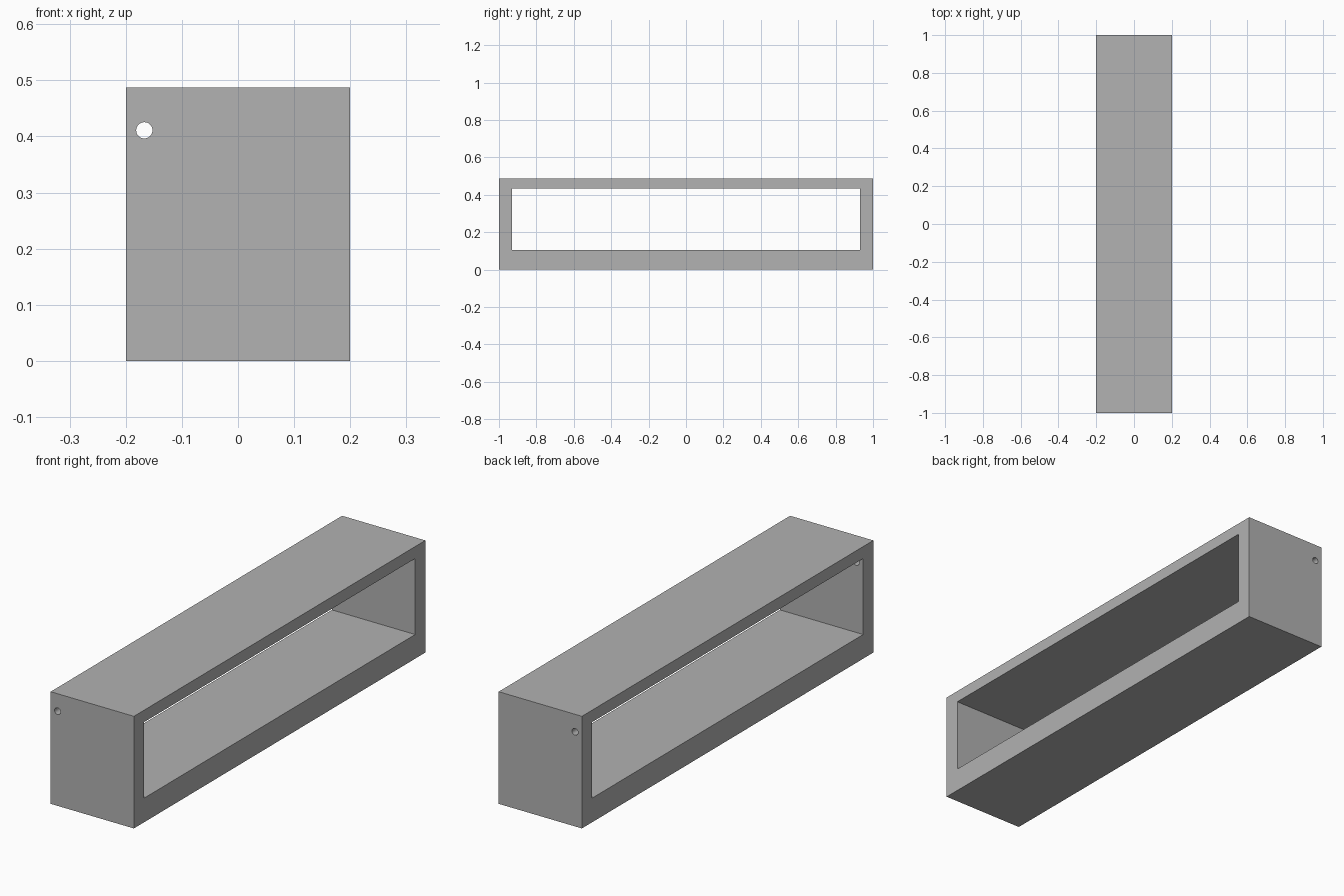
import bpy
from math import radians

default = bpy.data.objects.get("Cube")
if default:
    bpy.data.objects.remove(default, do_unlink=True)

WIDTH, LENGTH, HEIGHT = 0.4, 2.0, 0.487

grey = bpy.data.materials.new("plain_grey")
grey.use_nodes = True
colour = (0.445, 0.445, 0.445, 1)
grey.diffuse_color = colour
grey.node_tree.nodes["Principled BSDF"].inputs["Base Color"].default_value = colour


def box(name, size, centre):
    bpy.ops.mesh.primitive_cube_add(size=1, location=centre)
    obj = bpy.context.object
    obj.name = name
    obj.scale = size
    bpy.ops.object.transform_apply(location=True, rotation=True, scale=True)
    obj.data.materials.append(grey)
    return obj


def cut(target, cutter):
    cutter.hide_render = True
    mod = target.modifiers.new("cut", 'BOOLEAN')
    mod.operation = 'DIFFERENCE'
    mod.solver = 'EXACT'
    mod.object = cutter
    bpy.ops.object.select_all(action='DESELECT')
    target.select_set(True)
    bpy.context.view_layer.objects.active = target
    bpy.ops.object.modifier_apply(modifier=mod.name)
    bpy.data.objects.remove(cutter, do_unlink=True)


# Rectangular housing
housing = box("housing", (WIDTH, LENGTH, HEIGHT), (0, 0, HEIGHT / 2))

# Window running through both long sides
bottom, top = 0.105, 0.435
cut(housing, box("window_cutter", (1, 1.86, top - bottom), (0, 0, (bottom + top) / 2)))

# Round cable hole through both end walls
bpy.ops.mesh.primitive_cylinder_add(vertices=32, radius=0.0145, depth=3,
                                    location=(-0.167, 0, 0.411),
                                    rotation=(radians(90), 0, 0))
hole = bpy.context.object
hole.name = "cable_hole_cutter"
hole.data.materials.append(grey)
cut(housing, hole)

# Smooth hole walls, crisp box edges
bpy.ops.object.shade_smooth_by_angle(angle=radians(30))
